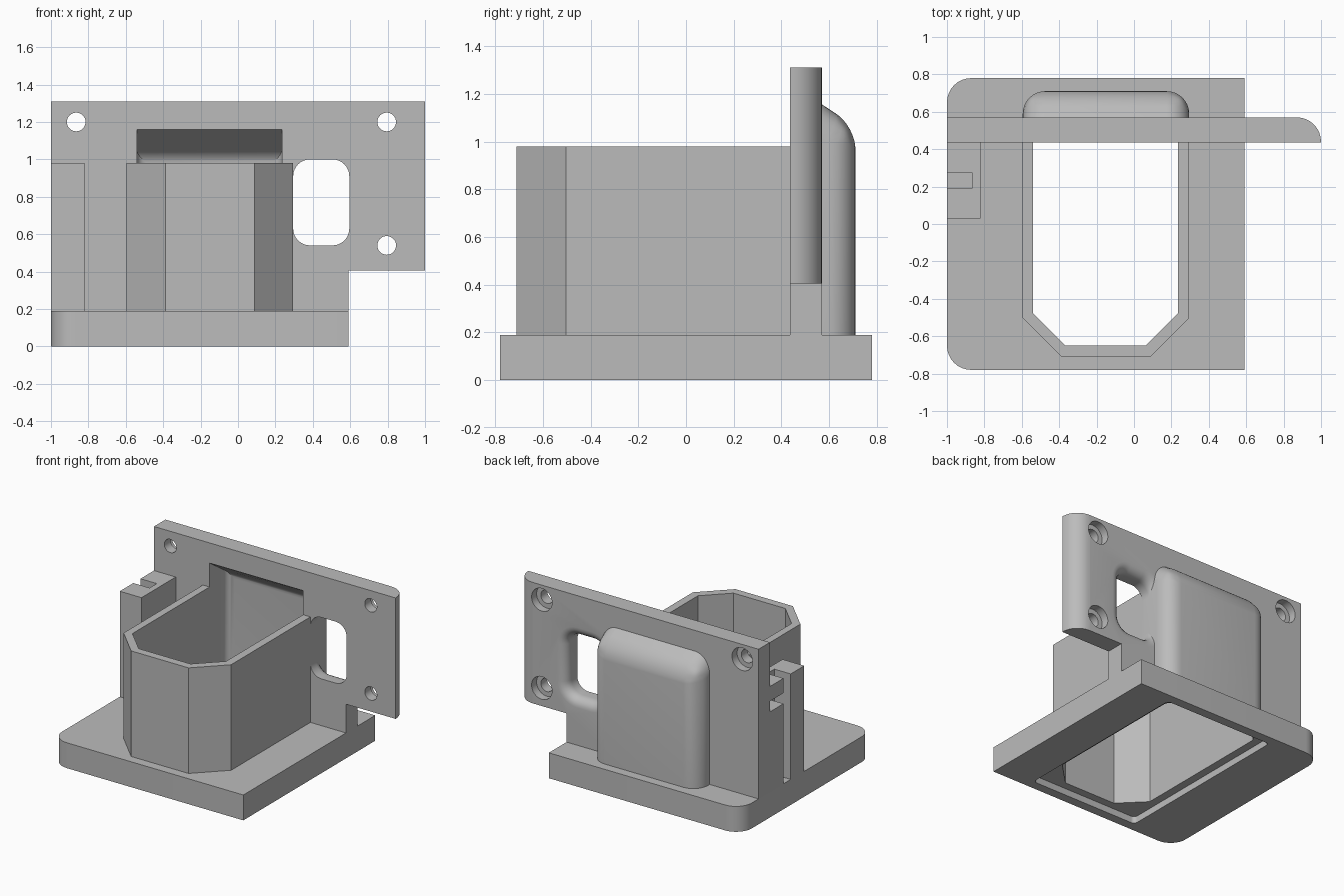
import bpy, bmesh
from math import cos, sin, pi, radians

cube = bpy.data.objects.get("Cube")
if cube:
    bpy.data.objects.remove(cube, do_unlink=True)

grey = bpy.data.materials.new("plain grey")
grey.use_nodes = True
colour = (0.5, 0.5, 0.5, 1)
grey.diffuse_color = colour
grey.node_tree.nodes["Principled BSDF"].inputs["Base Color"].default_value = colour


def loft(name, rings, bevel=None, width=0.0, kind='OFFSET'):
    """Closed solid through matching rings; bevel picks edges by their two ends."""
    bm = bmesh.new()
    loops = [[bm.verts.new(p) for p in ring] for ring in rings]
    n = len(loops[0])
    for a, b in zip(loops, loops[1:]):
        for i in range(n):
            bm.faces.new((a[i], a[(i + 1) % n], b[(i + 1) % n], b[i]))
    bm.faces.new(loops[0])
    bm.faces.new(loops[-1])
    bmesh.ops.recalc_face_normals(bm, faces=bm.faces)
    if bevel:
        edges = [e for e in bm.edges if bevel(e.verts[0].co, e.verts[1].co)]
        bmesh.ops.bevel(bm, geom=edges, offset=width, offset_type=kind,
                        segments=8, profile=0.5, affect='EDGES')
    mesh = bpy.data.meshes.new(name)
    bm.to_mesh(mesh)
    bm.free()
    mesh.materials.append(grey)
    obj = bpy.data.objects.new(name, mesh)
    bpy.context.collection.objects.link(obj)
    return obj


def prism_z(name, outline, z0, z1, *args):
    return loft(name, [[(x, y, z) for x, y in outline] for z in (z0, z1)], *args)


def prism_x(name, outline, x0, x1, *args):
    return loft(name, [[(x, y, z) for y, z in outline] for x in (x0, x1)], *args)


def box(name, x0, x1, y0, y1, z0, z1, *args):
    return prism_z(name, [(x0, y0), (x1, y0), (x1, y1), (x0, y1)], z0, z1, *args)


def rounded(cx, cz, hx, hz, r, y):
    """Rounded rectangle in the plane of the plate."""
    pts = []
    for q, (sx, sz) in enumerate([(1, 1), (-1, 1), (-1, -1), (1, -1)]):
        for k in range(9):
            a = (q + k / 8) * pi / 2
            pts.append((cx + sx * (hx - r) + r * cos(a), y, cz + sz * (hz - r) + r * sin(a)))
    return pts


def circle(cx, cz, r, y):
    return [(cx + r * cos(i * pi / 16), y, cz + r * sin(i * pi / 16)) for i in range(32)]


def cut(obj, *cutters):
    for c in cutters:
        c.hide_render = True
        c.hide_set(True)
        m = obj.modifiers.new("cut", 'BOOLEAN')
        m.operation = 'DIFFERENCE'
        m.solver = 'EXACT'
        m.object = c


def upright(a, b):
    return abs(a.z - b.z) > 0.01 and abs(a.x - b.x) + abs(a.y - b.y) < 0.01


def octagon(x0, x1, y0, y1, chamfer):
    return [(x0, y1), (x0, y0 + chamfer), (x0 + chamfer, y0),
            (x1 - chamfer, y0), (x1, y0 + chamfer), (x1, y1)]


# Hollow duct cutters: straight shaft and the sloped pocket behind it
shaft = prism_z("shaft_cutter", octagon(-0.54, 0.235, -0.65, 0.5, 0.173), -0.1, 1.2)
pocket = prism_x("pocket_cutter",
                 [(0.40, -0.1), (0.65, -0.1), (0.65, 1.02), (0.40, 1.183)], -0.54, 0.235,
                 lambda a, b: min(a.y, b.y) > 0.64 and max(a.z, b.z) > 0.5, 0.08, 'WIDTH')

# Base slab with two rounded corners and a recess underneath
base = box("base", -1, 0.59, -0.78, 0.78, 0, 0.19,
           lambda a, b: upright(a, b) and a.x < 0, 0.13)
recess = box("recess_cutter", -0.6, 0.295, -0.71, 0.71, -0.1, 0.05, upright, 0.03)
cut(base, shaft, pocket, recess)

# Open tube with chamfered front corners
tube = prism_z("tube", octagon(-0.595, 0.295, -0.71, 0.436, 0.207), 0.19, 0.98)
cut(tube, shaft)

# Upright plate, stepped at the lower end and rounded at the far back edge
step = [(-1, 0.19), (0.59, 0.19), (0.59, 0.405), (1, 0.405), (1, 1.31), (-1, 1.31)]
plate = loft("plate", [[(x, y, z) for x, z in step] for y in (0.435, 0.57)],
             lambda a, b: upright(a, b) and a.x > 0.9 and a.y > 0.5, 0.13)

# Window with a flared rear edge
flare = [(0.40, 0)] + [(0.50 + 0.07 * sin(t), 0.07 * (1 - cos(t)))
                       for t in (i * pi / 12 for i in range(7))] + [(0.62, 0.07)]
window = loft("window_cutter", [rounded(0.445, 0.77, 0.15 + g, 0.23 + g, 0.09 + g, y)
                                for y, g in flare])
cut(plate, pocket, window)

# Counterbored screw holes
for x, z in [(-0.865, 1.2), (0.795, 1.2), (0.795, 0.54)]:
    hole = loft("screw_hole_cutter", [circle(x, z, r, y) for r, y in
                [(0.05, 0.40), (0.05, 0.51), (0.085, 0.51), (0.085, 0.62)]])
    cut(plate, hole)

# Rounded hood on the back of the plate
hood = prism_x("hood", [(0.45, 0.19), (0.71, 0.19), (0.71, 1.064), (0.45, 1.233)],
               -0.595, 0.295,
               lambda a, b: max(a.y, b.y) > 0.7 and max(a.z, b.z) > 0.5, 0.17, 'WIDTH')
cut(hood, pocket)

# Slotted post at the side
post = box("post", -1, -0.82, 0.03, 0.436, 0.19, 0.98)
slot = box("slot_cutter", -1.1, -0.865, 0.19, 0.275, 0.191, 1.1)
notch = box("notch_cutter", -1.1, -0.865, 0.27, 0.434, 0.79, 0.87)
cut(post, slot, notch)

# Apply the cuts and smooth the rounded surfaces
for obj in (base, tube, plate, hood, post):
    bpy.ops.object.select_all(action='DESELECT')
    obj.select_set(True)
    bpy.context.view_layer.objects.active = obj
    for m in list(obj.modifiers):
        bpy.ops.object.modifier_apply(modifier=m.name)
    bpy.ops.object.shade_smooth_by_angle(angle=radians(30))
for obj in list(bpy.data.objects):
    if obj.name.split(".")[0].endswith("_cutter"):
        bpy.data.objects.remove(obj, do_unlink=True)
